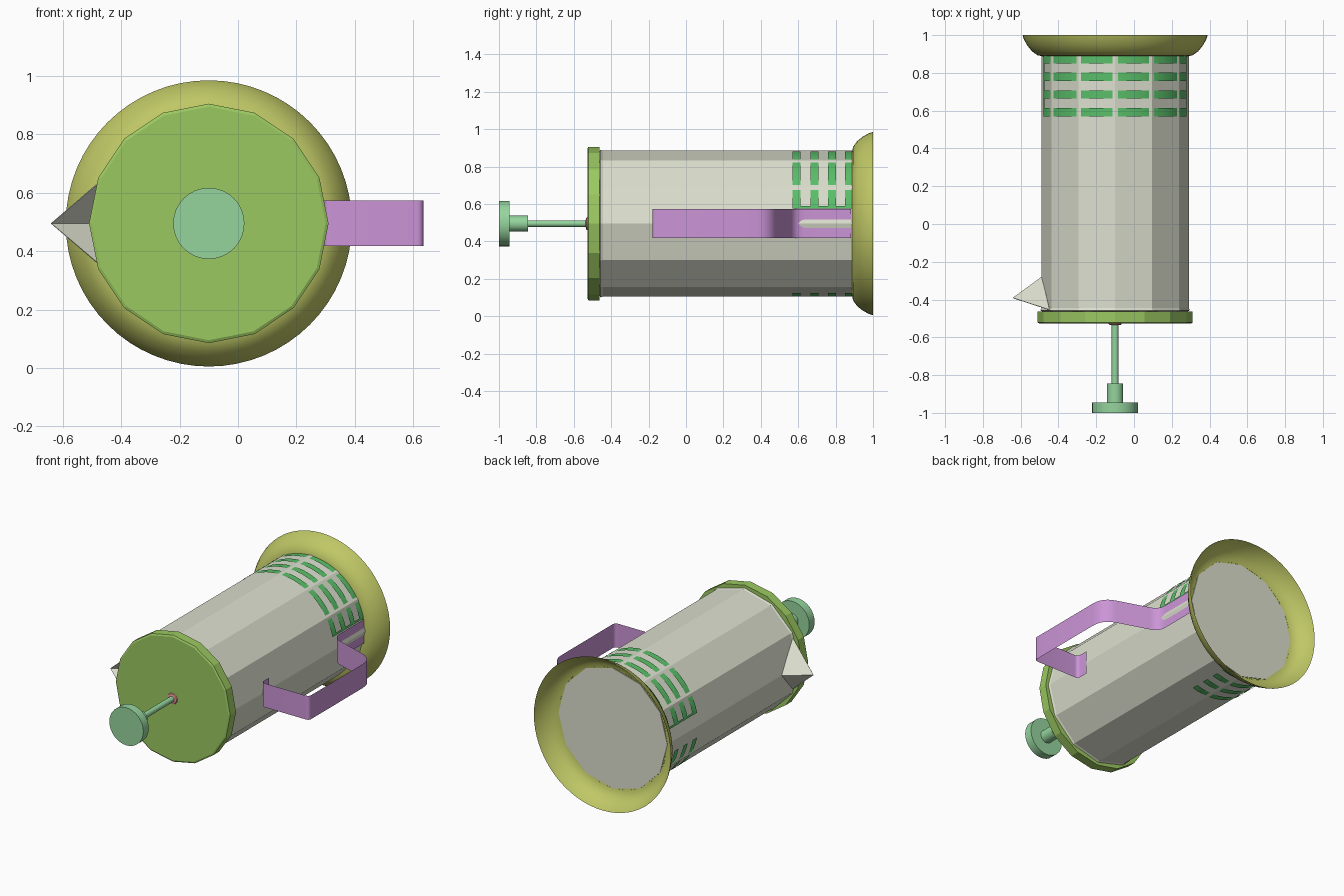
import bpy, bmesh
from math import cos, sin, pi, radians

if "Cube" in bpy.data.objects:
    bpy.data.objects.remove(bpy.data.objects["Cube"])

CX, CZ = -0.10, 0.495   # axis of the pot, lying along y


def material(name, rgb):
    m = bpy.data.materials.new(name)
    m.diffuse_color = (*rgb, 1)
    m.use_nodes = True
    m.node_tree.nodes["Principled BSDF"].inputs["Base Color"].default_value = m.diffuse_color
    return m


GLASS = material("pale_grey", (0.72, 0.74, 0.62))
LIME = material("lime", (0.33, 0.58, 0.12))
OLIVE = material("olive", (0.52, 0.57, 0.13))
MINT = material("mint", (0.30, 0.66, 0.34))
GREEN = material("green", (0.10, 0.52, 0.14))
PINK = material("pink", (0.75, 0.30, 0.28))
PURPLE = material("purple", (0.60, 0.30, 0.68))


def make(name, verts, faces, mat, smooth=False, recalc=True):
    me = bpy.data.meshes.new(name)
    me.from_pydata(verts, [], faces)
    if recalc:
        bm = bmesh.new()
        bm.from_mesh(me)
        bmesh.ops.recalc_face_normals(bm, faces=bm.faces)
        bm.to_mesh(me)
        bm.free()
    me.materials.append(mat)
    ob = bpy.data.objects.new(name, me)
    bpy.context.collection.objects.link(ob)
    if smooth:
        bpy.ops.object.select_all(action='DESELECT')
        ob.select_set(True)
        bpy.context.view_layer.objects.active = ob
        bpy.ops.object.shade_smooth_by_angle(angle=radians(35))
    return ob


def lathe(name, profile, n, mat, smooth=False, cap_start=True, cap_end=True):
    """Spin (radius, y) points around the pot axis."""
    verts = [(CX + r * cos(2 * pi * i / n), y, CZ + r * sin(2 * pi * i / n))
             for r, y in profile for i in range(n)]
    faces = [(k * n + i, k * n + (i + 1) % n, (k + 1) * n + (i + 1) % n, (k + 1) * n + i)
             for k in range(len(profile) - 1) for i in range(n)]
    if cap_start:
        faces.append(tuple(range(n)))
    if cap_end:
        last = (len(profile) - 1) * n
        faces.append(tuple(range(last, last + n)))
    return make(name, verts, faces, mat, smooth)


# Twelve-sided body with a small lip, and sixteen-sided lid
lathe("body", [(0.385, -0.463), (0.395, -0.457), (0.39, -0.445), (0.39, 0.891)], 12, GLASS)
lathe("lid", [(0.40, -0.527), (0.41, -0.522), (0.41, -0.463)], 16, LIME)

# Flared bowl-shaped foot, open at the back
lathe("foot", [(0.375, 0.886), (0.41, 0.893), (0.44, 0.914), (0.465, 0.945),
               (0.483, 0.978), (0.49, 1.0)], 64, OLIVE, True, cap_end=False)

# Plunger collar, rod and knob
lathe("collar", [(0.022, -0.536), (0.032, -0.533), (0.036, -0.525)], 24, PINK, True)
lathe("plunger_rod", [(0.018, -0.86), (0.018, -0.52)], 24, MINT, True)
lathe("knob", [(0.122, -1.0), (0.122, -0.945), (0.043, -0.945), (0.043, -0.845)], 32, MINT, True)

# Spout: two folded thin sheets meeting in a point
tip, top, bottom, root = ((-0.64, -0.392, CZ), (-0.447, -0.455, CZ + 0.165),
                          (-0.447, -0.455, CZ - 0.165), (-0.487, -0.28, CZ))
spout = make("spout", [tip, top, bottom, root], [(0, 1, 3), (0, 3, 2)], GLASS)
sol = spout.modifiers.new("thickness", 'SOLIDIFY')
sol.thickness = 0.004
sol.offset = 0

# Decorative bands: arcs that show through the flat body faces
R = 0.3865


def arc_patch(verts, faces, a0, a1, y0, y1):
    n = max(2, int((a1 - a0) / 3))
    base = len(verts)
    for i in range(n + 1):
        a = radians(a0 + (a1 - a0) * i / n)
        for y in (y0, y1):
            verts.append((CX + R * cos(a), y, CZ + R * sin(a)))
    faces += [(base + 2 * i, base + 2 * i + 1, base + 2 * i + 3, base + 2 * i + 2)
              for i in range(n)]


for label, start, end in (("upper", 12, 168), ("lower", 192, 287)):
    v, f = [], []
    for row in (0.57, 0.665, 0.758, 0.85):
        arc_patch(v, f, start, end, row, row + 0.043 if row < 0.8 else 0.889)
    if label == "upper":                      # end bars joining the rows
        arc_patch(v, f, start, start + 2, 0.57, 0.889)
        arc_patch(v, f, end - 2, end, 0.57, 0.889)
    make(label + "_bands", v, f, GREEN)

# Handle: thin strip following a rounded path
corners = [((0.284, 0.882), 0), ((0.284, 0.575), 0.06), ((0.635, 0.46), 0.09),
           ((0.635, -0.18), 0.025), ((0.293, -0.18), 0.025), ((0.293, -0.10), 0)]
path = []
for i, ((x, y), rad) in enumerate(corners):
    if rad == 0:
        path.append((x, y))
        continue
    ends = []
    for j in (i - 1, i + 1):
        dx, dy = corners[j][0][0] - x, corners[j][0][1] - y
        d = (dx * dx + dy * dy) ** 0.5
        ends.append((x + dx / d * rad, y + dy / d * rad))
    for k in range(7):
        t = k / 6
        path.append(tuple((1 - t) ** 2 * ends[0][c] + 2 * t * (1 - t) * (x, y)[c]
                          + t * t * ends[1][c] for c in (0, 1)))
hv = [(x, y, z) for x, y in path for z in (0.418, 0.573)]
hf = [(2 * i, 2 * i + 1, 2 * i + 3, 2 * i + 2) for i in range(len(path) - 1)]
make("handle", hv, hf, PURPLE, True)
